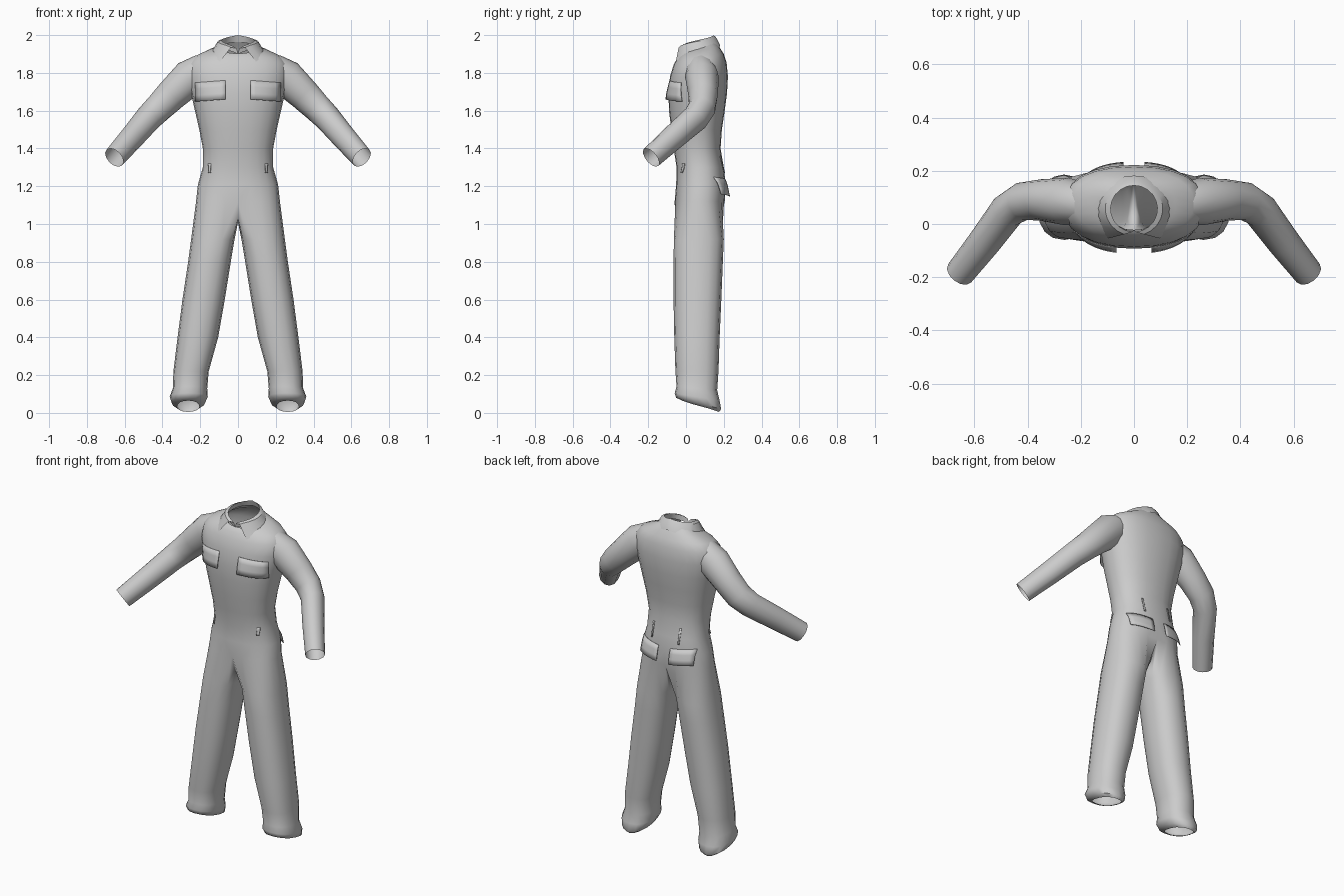
import bpy, bmesh, math
from mathutils import Vector

cube = bpy.data.objects.get("Cube")
if cube:
    bpy.data.objects.remove(cube, do_unlink=True)

cloth = bpy.data.materials.new("grey cloth")
cloth.use_nodes = True
GREY = (0.6, 0.6, 0.6, 1)
cloth.diffuse_color = GREY
cloth.node_tree.nodes["Principled BSDF"].inputs["Base Color"].default_value = GREY


def finish(name, bm, thickness=0, smooth=50):
    """Turn a half model into a mirrored, shaded object."""
    bmesh.ops.recalc_face_normals(bm, faces=bm.faces)
    mesh = bpy.data.meshes.new(name)
    bm.to_mesh(mesh)
    bm.free()
    mesh.materials.append(cloth)
    ob = bpy.data.objects.new(name, mesh)
    bpy.context.collection.objects.link(ob)
    if thickness:
        mod = ob.modifiers.new("thickness", 'SOLIDIFY')
        mod.thickness, mod.offset = thickness, 1
    mod = ob.modifiers.new("mirror", 'MIRROR')
    mod.use_clip = True
    bpy.ops.object.select_all(action='DESELECT')
    ob.select_set(True)
    bpy.context.view_layer.objects.active = ob
    bpy.ops.object.shade_smooth_by_angle(angle=math.radians(smooth))
    return ob


def add_row(bm, points):
    return [bm.verts.new(p) for p in points]


def bridge(bm, a, b, closed=False):
    for i in range(len(a) if closed else len(a) - 1):
        j = (i + 1) % len(a)
        bm.faces.new((a[i], a[j], b[j], b[i]))


def power(v, e):
    return math.copysign(abs(v) ** e, v)


def oval(angle, hw, y0, y1, p=2.3):
    """Point on a rounded outline; angle -90 is the front, 90 the back."""
    c, s = math.cos(angle), math.sin(angle)
    x = 0 if abs(c) < 1e-6 else hw * power(c, 2 / p)
    return x, (y0 + y1) / 2 + (y1 - y0) / 2 * power(s, 2 / p)


# Torso sections: height, half width, front y, back y, rise towards the back
TORSO = [
    (1.12, .222, -.06, .205, 0), (1.21, .212, -.052, .21, 0),
    (1.30, .186, -.05, .20, 0), (1.40, .186, -.065, .183, 0),
    (1.50, .205, -.078, .19, 0), (1.60, .228, -.09, .205, 0),
    (1.69, .248, -.093, .217, 0), (1.78, .268, -.085, .222, 0),
    (1.85, .262, -.065, .215, .005), (1.89, .225, -.045, .20, .01),
    (1.92, .155, -.03, .175, .02), (1.937, .10, -.022, .155, .034),
]
# Leg sections: height, inner x, outer x, front y, back y, drop towards the back
LEG = [
    (.92, .018, .248, -.064, .20, 0), (.80, .038, .264, -.066, .195, 0),
    (.60, .070, .294, -.066, .187, 0), (.40, .105, .320, -.062, .178, 0),
    (.22, .155, .342, -.056, .172, 0), (.13, .163, .345, -.05, .165, .01),
    (.085, .160, .362, -.06, .178, .02), (.05, .176, .350, -.052, .186, .03),
    (.035, .205, .322, -.02, .175, .03),
]

# One-piece body: torso splits into the trouser legs at the crotch
bm = bmesh.new()
half = [math.radians(-90 + 15 * i) for i in range(13)]
rows = []
for z, hw, y0, y1, rise in TORSO:
    pts = [(*oval(a, hw, y0, y1), z + rise * math.sin(a)) for a in half]
    rows.append(add_row(bm, pts))
for a, b in zip(rows, rows[1:]):
    bridge(bm, a, b)
crotch = add_row(bm, [(0, .17, 1.04), (0, .07, 1.01), (0, -.03, 1.03)])
previous = rows[0] + crotch
for z, x0, x1, y0, y1, drop in LEG:
    pts = []
    for i in range(16):
        a = math.radians(-135 + 22.5 * i)
        x, y = oval(a, (x1 - x0) / 2, y0, y1)
        pts.append(((x0 + x1) / 2 + x, y, z - drop * math.sin(a)))
    ring = add_row(bm, pts)
    bridge(bm, previous, ring, closed=True)
    previous = ring
finish("coverall_body", bm)

# Sleeves: centre of each section and its radius, open at the wrist
SLEEVE = [
    ((.18, .075, 1.82), .085), ((.255, .085, 1.775), .097),
    ((.35, .09, 1.685), .085), ((.42, .085, 1.615), .078),
    ((.475, .05, 1.56), .073), ((.56, -.065, 1.46), .067),
    ((.655, -.185, 1.352), .06),
]
bm = bmesh.new()
previous = None
centres = [Vector(c) for c, r in SLEEVE]
for i, (c, r) in enumerate(SLEEVE):
    along = (centres[min(i + 1, len(centres) - 1)] - centres[max(i - 1, 0)]).normalized()
    side = along.cross(Vector((0, 0, 1))).normalized()
    up = side.cross(along)
    ring = add_row(bm, [centres[i] + r * (side * math.cos(a) * .92 + up * math.sin(a))
                        for a in (math.tau * k / 12 for k in range(12))])
    if previous:
        bridge(bm, previous, ring, closed=True)
    previous = ring
finish("sleeves", bm)

# Folded collar: neck base, standing edge, then the turned-down leaf with its point
COLLAR = [  # start angle, half width, front y, back y, front z, back z
    (-90, .10, -.024, .155, 1.90, 1.965),
    (-86, .088, -.03, .145, 1.93, 2.0),
    (-70, .108, -.045, .158, 1.935, 1.99),
    (-50, .148, -.085, .182, 1.86, 1.945),
]
bm = bmesh.new()
previous = None
for start, hw, y0, y1, z0, z1 in COLLAR:
    pts = []
    for i in range(11):
        t = i / 10
        a = math.radians(start + (90 - start) * t)
        pts.append((*oval(a, hw, y0, y1, 2), z0 + (z1 - z0) * t ** .7))
    row = add_row(bm, pts)
    if previous:
        bridge(bm, previous, row)
    previous = row
finish("collar", bm, smooth=40)


def body_point(x, z, facing, lift):
    """Point on the torso front (-1) or back (1), lifted off the cloth."""
    for a, b in zip(TORSO, TORSO[1:]):
        if a[0] <= z <= b[0]:
            break
    t = (z - a[0]) / (b[0] - a[0])
    hw, y0, y1 = (a[k] + (b[k] - a[k]) * t for k in (1, 2, 3))
    bulge = max(0, 1 - (abs(x) / hw) ** 2.3) ** (1 / 2.3)
    return x, (y0 + y1) / 2 + facing * ((y1 - y0) / 2 * bulge + lift), z


def flap(name, x0, x1, z_top, z_low, facing, lift, slant=0):
    """Cloth flap following the torso and standing away at its lower edge."""
    bm = bmesh.new()
    previous = None
    for j in range(4):
        v = j / 3
        row = add_row(bm, [body_point(x0 + (x1 - x0) * i / 6,
                                      z_top + (z_low - z_top) * v + slant * i / 6,
                                      facing, .001 + lift * v) for i in range(7)])
        if previous:
            bridge(bm, previous, row)
        previous = row
    return finish(name, bm, thickness=.003, smooth=30)


flap("chest_pocket_flaps", .065, .225, 1.76, 1.66, -1, .016, -.012)
flap("back_pocket_flaps", .04, .18, 1.235, 1.145, 1, .024, .012)
flap("side_pocket_slits", .142, .156, 1.32, 1.27, -1, .008)
flap("back_waist_pleats", .085, .095, 1.36, 1.27, 1, .008)
